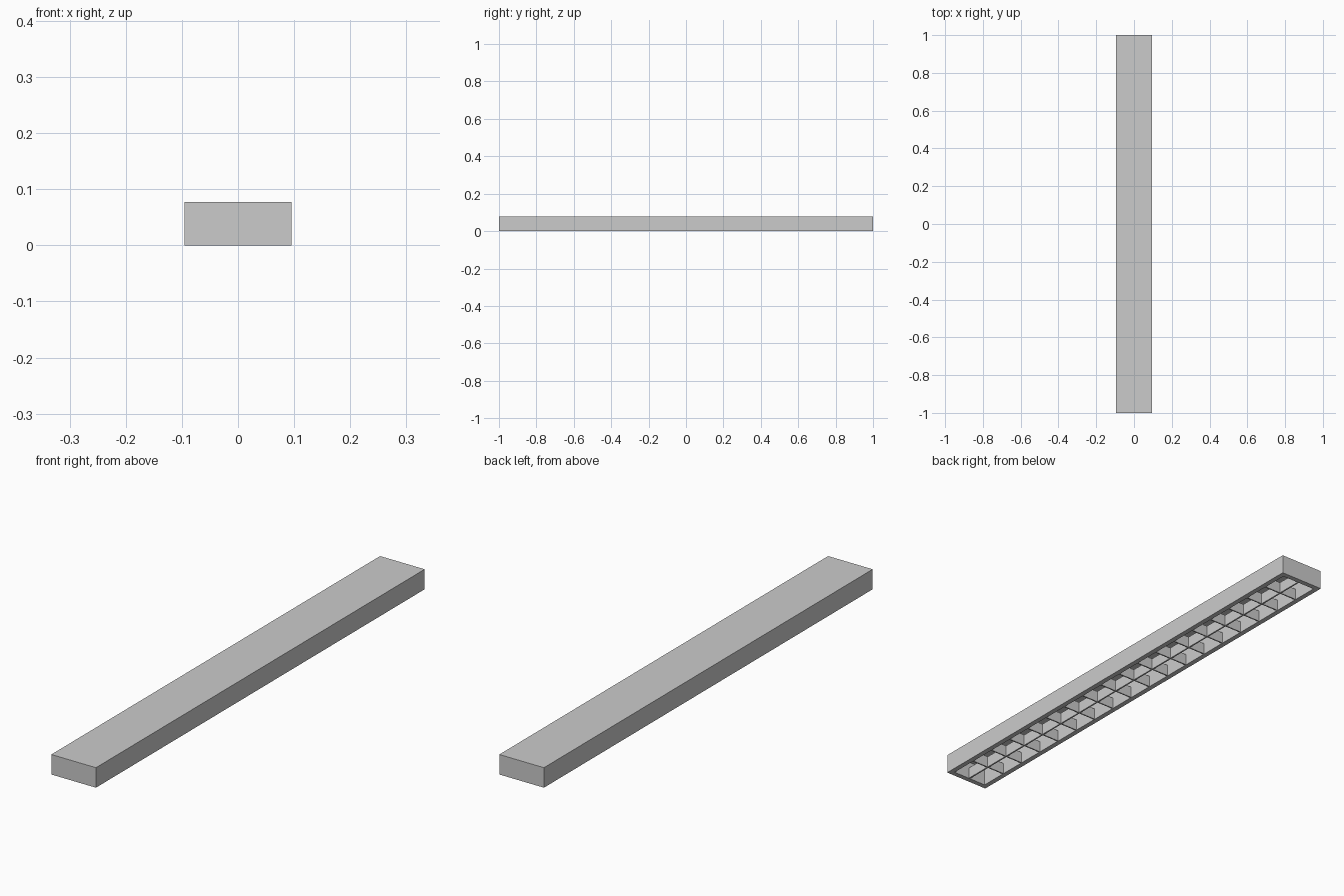
import bpy

if "Cube" in bpy.data.objects:
    bpy.data.objects.remove(bpy.data.objects["Cube"])

W, L, H = 0.19, 2.0, 0.077      # outer housing size
RIM, T = 0.02, 0.006            # bottom rim width, sheet thickness
BLADES = 17
IW, IL = W - 2 * RIM, L - 2 * RIM
LOUVRE_H = 0.045


def box(name, size, loc):
    bpy.ops.mesh.primitive_cube_add(size=1, location=loc)
    ob = bpy.context.object
    ob.name = name
    ob.scale = size
    bpy.ops.object.transform_apply(location=False, rotation=False, scale=True)
    return ob


# Housing top and the solid border walls around the opening
box("housing_top", (W, L, T), (0, 0, H - T / 2))
for s, side in ((-1, "left"), (1, "right")):
    box(f"side_wall_{side}", (RIM, L, H - T), (s * (W - RIM) / 2, 0, (H - T) / 2))
for s, side in ((-1, "front"), (1, "back")):
    box(f"end_wall_{side}", (IW, RIM, H - T), (0, s * (L - RIM) / 2, (H - T) / 2))

# Louvre: long centre divider
box("centre_divider", (T, IL, LOUVRE_H), (0, 0, LOUVRE_H / 2 + 0.001))

# Louvre: evenly spaced cross blades on both sides of the divider
pitch = IL / (BLADES + 1)
half = (IW - T) / 2
for i in range(BLADES):
    y = -IL / 2 + pitch * (i + 1)
    for s in (-1, 1):
        box("cross_blade", (half, 0.005, LOUVRE_H),
            (s * (T + half) / 2, y, LOUVRE_H / 2 + 0.001))
